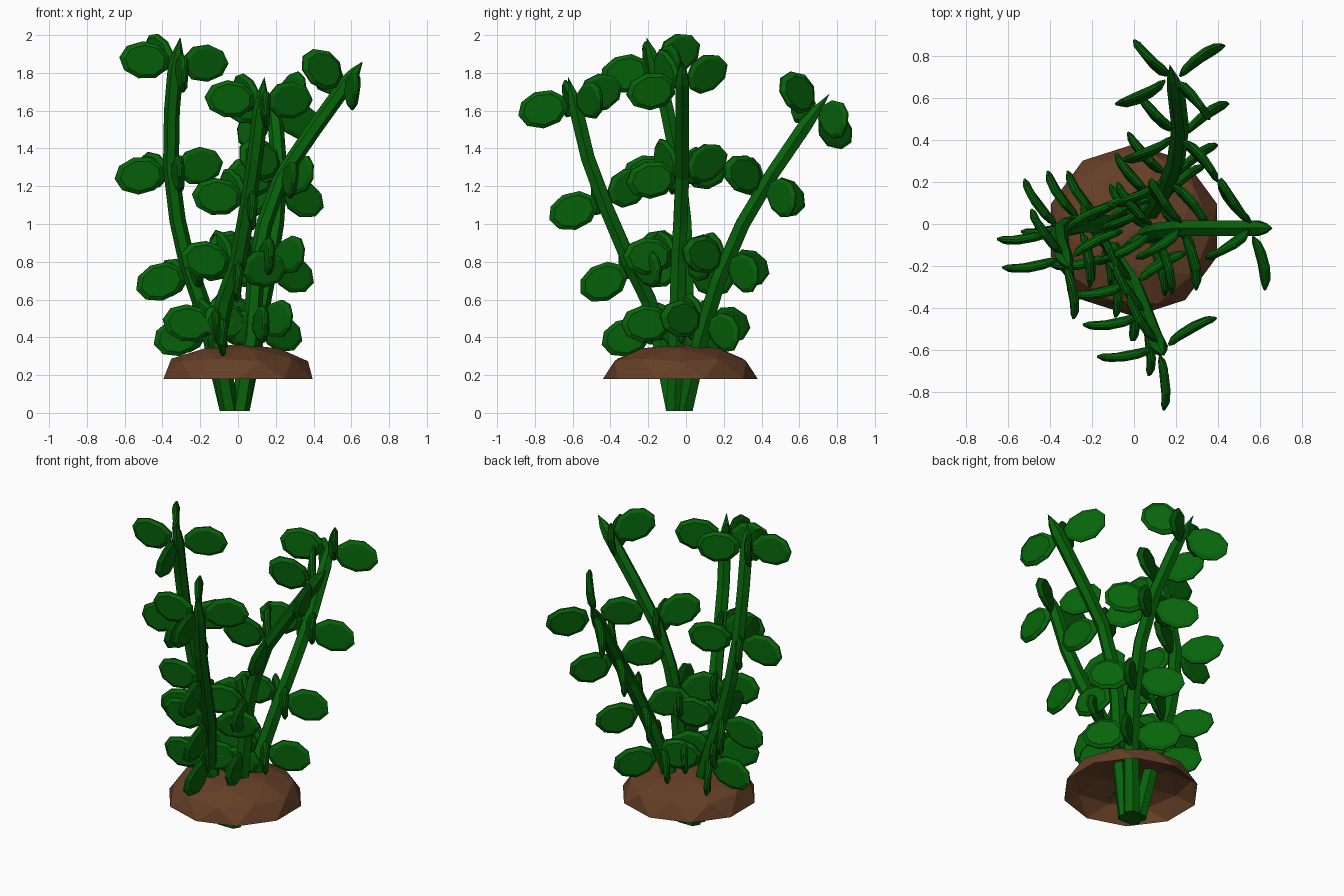
import bpy, bmesh, math
from mathutils import Vector, Matrix

old = bpy.data.objects.get("Cube")
if old:
    bpy.data.objects.remove(old, do_unlink=True)

UP = Vector((0, 0, 1))


def material(name, rgb):
    m = bpy.data.materials.new(name)
    m.use_nodes = True
    m.diffuse_color = (*rgb, 1)
    bsdf = m.node_tree.nodes["Principled BSDF"]
    bsdf.inputs["Base Color"].default_value = (*rgb, 1)
    bsdf.inputs["Roughness"].default_value = 0.9
    return m


GREEN = material("leaf green", (0.002, 0.127, 0.003))
BROWN = material("soil brown", (0.13, 0.05, 0.02))


def finish(bm, name, mat):
    bmesh.ops.recalc_face_normals(bm, faces=bm.faces)
    mesh = bpy.data.meshes.new(name)
    bm.to_mesh(mesh)
    bm.free()
    mesh.materials.append(mat)
    obj = bpy.data.objects.new(name, mesh)
    bpy.context.collection.objects.link(obj)


def bridge(bm, a, b):
    """Join two rings of vertices with quads."""
    for k in range(len(a)):
        n = (k + 1) % len(a)
        bm.faces.new((a[k], a[n], b[n], b[k]))


def sample(path, z):
    """Point and direction on a stem path at height z."""
    for a, b in zip(path, path[1:]):
        if z <= b.z:
            break
    return a.lerp(b, (z - a.z) / (b.z - a.z)), (b - a).normalized()


# Six-sided stem: thick at the foot, closing to a point
def make_stem(name, path):
    bm = bmesh.new()
    rings = []
    points = path[:-1] + [path[-1].lerp(path[-2], 0.5)]
    for i, p in enumerate(points):
        d = (path[min(i + 1, len(path) - 1)] - path[max(i - 1, 0)]).normalized()
        turn = UP.rotation_difference(d)
        if i == 0:
            turn.identity()
        r = 0.028 if i == len(points) - 1 else 0.052 - 0.01 * min(p.z / 1.2, 1)
        rings.append([bm.verts.new(p + turn @ Vector((r * math.cos(k * math.pi / 3),
                                                      r * math.sin(k * math.pi / 3), 0)))
                      for k in range(6)])
    for a, b in zip(rings, rings[1:]):
        bridge(bm, a, b)
    tip = bm.verts.new(path[-1])
    for k in range(6):
        bm.faces.new((rings[-1][k], rings[-1][(k + 1) % 6], tip))
    bm.faces.new(rings[0])
    finish(bm, name, GREEN)


# Upright, slightly cupped oval blade reaching outward along +x
def add_leaf(bm, matrix):
    layers = [(0.8, -0.018), (1, -0.005), (1, 0.005), (0.8, 0.018)]
    rings = []
    for scale, y in layers:
        ring = []
        for k in range(9):
            a = 2 * math.pi * k / 9
            x = 0.135 * scale * math.cos(a)
            z = 0.1 * scale * math.sin(a)
            bend = 0.014 - 1.1 * x * x
            ring.append(bm.verts.new(matrix @ Vector((x + 0.17, y + bend, z))))
        rings.append(ring)
    for a, b in zip(rings, rings[1:]):
        bridge(bm, a, b)
    bm.faces.new(rings[0])
    bm.faces.new(rings[-1])


def leaf_matrix(point, stem_dir, heading):
    """Leaf reaches out square to its stem while its blade stays nearly vertical."""
    a = math.radians(heading)
    out = UP.rotation_difference(stem_dir) @ Vector((math.cos(a), math.sin(a), 0))
    side = UP.lerp(stem_dir, 0.2).cross(out).normalized()
    top = out.cross(side)
    return Matrix.Translation(point) @ Matrix((out, side, top)).transposed().to_4x4()


# Each stem: path points, then leaf tiers as height and leaf headings in degrees
LEFT = (188, 27, 280, 125)
FRONT = (188, 30, 275, 122)
BACK = (208, 39, 307, 130)
RIGHT = (285, 208, 130)
STEMS = {
    "left_leaning_stem": (
        [(-.045, -.01, 0.01), (-.14, 0, .4), (-.2, 0, .6), (-.27, 0, .8), (-.32, -.01, 1.02),
         (-.355, -.04, 1.3), (-.35, -.1, 1.6), (-.33, -.16, 1.83), (-.305, -.21, 1.99)],
        {1.85: LEFT, 1.28: LEFT, .75: LEFT, .45: LEFT}),
    "front_stem": (
        [(-.045, -.06, 0.01), (-.11, -.14, .4), (-.07, -.2, .6), (0, -.3, .8), (.05, -.42, 1.08),
         (.09, -.52, 1.35), (.12, -.58, 1.6), (.14, -.625, 1.78)],
        {1.65: FRONT, 1.13: (188, 275, 122), .77: FRONT, .45: FRONT}),
    "back_stem": (
        [(.01, -.01, 0.01), (.09, .08, .4), (.15, .17, .7), (.2, .3, 1), (.22, .46, 1.27),
         (.2, .63, 1.52), (.17, .76, 1.69)],
        {1.6: BACK, 1.2: BACK, .8: BACK, .48: BACK}),
    "right_leaning_stem": (
        [(.01, -.06, 0.01), (.07, -.05, .4), (.1, -.04, .8), (.14, -.03, 1), (.23, -.02, 1.25),
         (.4, -.02, 1.5), (.58, -.02, 1.75), (.66, -.02, 1.86)],
        {1.73: RIGHT, 1.26: RIGHT, .83: RIGHT, .47: RIGHT}),
}

for name, (coords, tiers) in STEMS.items():
    path = [Vector(c) for c in coords]
    make_stem(name, path)
    bm = bmesh.new()
    for z, headings in tiers.items():
        point, direction = sample(path, z)
        for heading in headings:
            add_leaf(bm, leaf_matrix(point, direction, heading))
    finish(bm, name.replace("stem", "leaves"), GREEN)

# Faceted hollow soil mound, open underneath
bm = bmesh.new()
bmesh.ops.create_icosphere(bm, subdivisions=2, radius=1)
bmesh.ops.bisect_plane(bm, geom=bm.verts[:] + bm.edges[:] + bm.faces[:], dist=0.001,
                       plane_co=(0, 0, 0), plane_no=(0, 0, 1), clear_inner=True)
for v in bm.verts:
    height = max(v.co.z, 0) ** 0.85
    v.co = Vector((0.415 * v.co.x, 0.41 * v.co.y - 0.03, 0.18 + 0.185 * height))
finish(bm, "soil_mound", BROWN)
